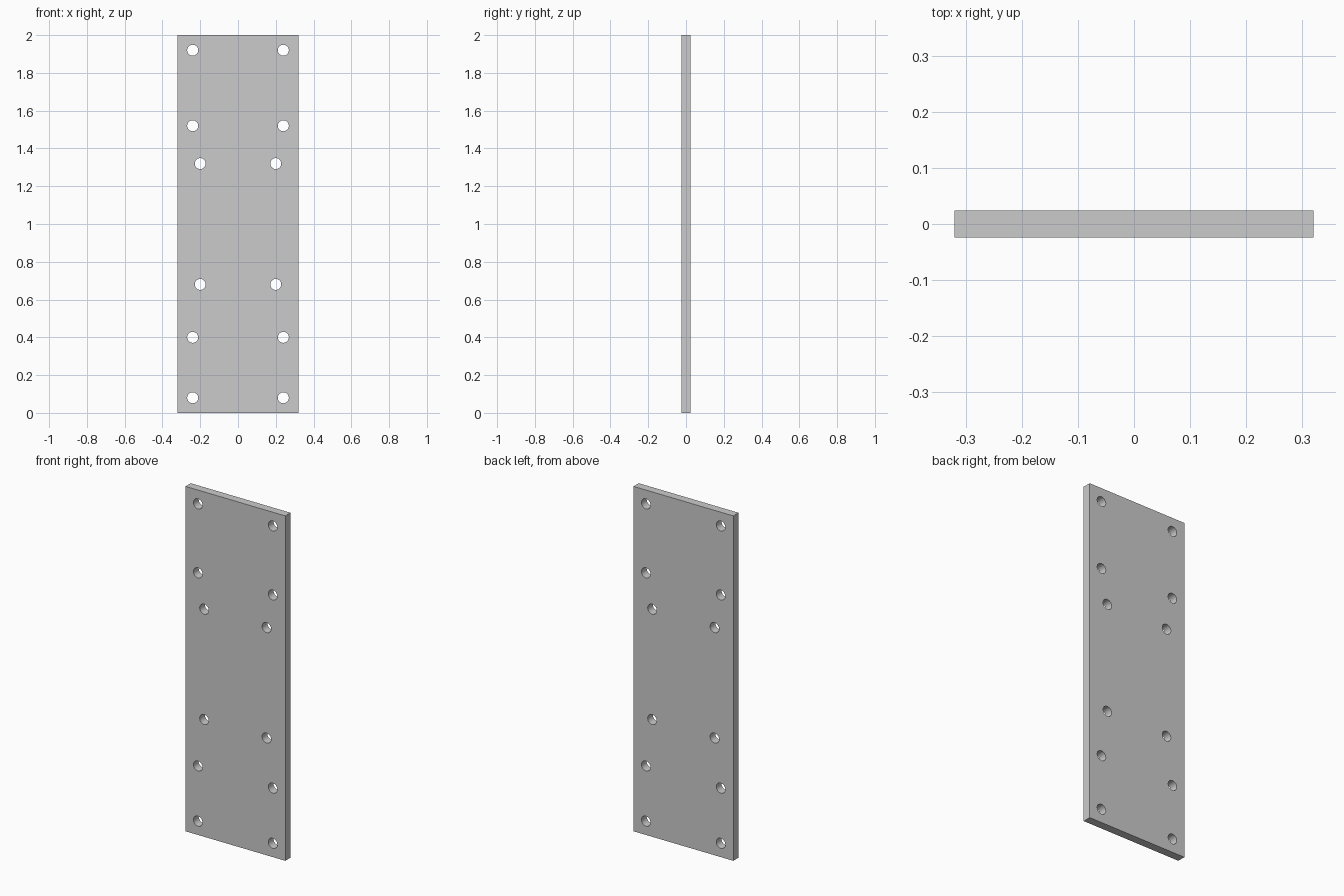
import bpy
import bmesh
from math import radians
from mathutils import Matrix

if "Cube" in bpy.data.objects:
    bpy.data.objects.remove(bpy.data.objects["Cube"])

WIDTH, THICK, HEIGHT = 0.64, 0.048, 2.0
HOLE_R = 0.029
# (distance from centre line, height) of each mirrored hole pair
HOLES = [(0.24, 0.08), (0.24, 0.40), (0.20, 0.68),
         (0.20, 1.32), (0.24, 1.52), (0.24, 1.92)]


def make_object(name, bm):
    mesh = bpy.data.meshes.new(name)
    bm.to_mesh(mesh)
    bm.free()
    obj = bpy.data.objects.new(name, mesh)
    bpy.context.collection.objects.link(obj)
    return obj


# Flat rectangular plate standing on its short edge
bm = bmesh.new()
bmesh.ops.create_cube(bm, size=1, matrix=Matrix.Translation((0, 0, HEIGHT / 2))
                      @ Matrix.Diagonal((WIDTH, THICK, HEIGHT, 1)))
plate = make_object("mounting_plate", bm)

# Cylinders for the bolt holes, running front to back
bm = bmesh.new()
for x, z in HOLES:
    for side in (-1, 1):
        bmesh.ops.create_cone(
            bm, cap_ends=True, segments=48, radius1=HOLE_R, radius2=HOLE_R,
            depth=THICK * 3,
            matrix=Matrix.Translation((side * x, 0, z))
            @ Matrix.Rotation(radians(90), 4, 'X'))
cutter = make_object("bolt_hole_cutter", bm)

# Drill the holes
mod = plate.modifiers.new("bolt_holes", 'BOOLEAN')
mod.operation = 'DIFFERENCE'
mod.solver = 'EXACT'
mod.object = cutter
bpy.context.view_layer.objects.active = plate
plate.select_set(True)
bpy.ops.object.modifier_apply(modifier=mod.name)
bpy.data.objects.remove(cutter)

# Smooth hole walls, crisp plate edges
bpy.ops.object.shade_smooth_by_angle(angle=radians(30))
